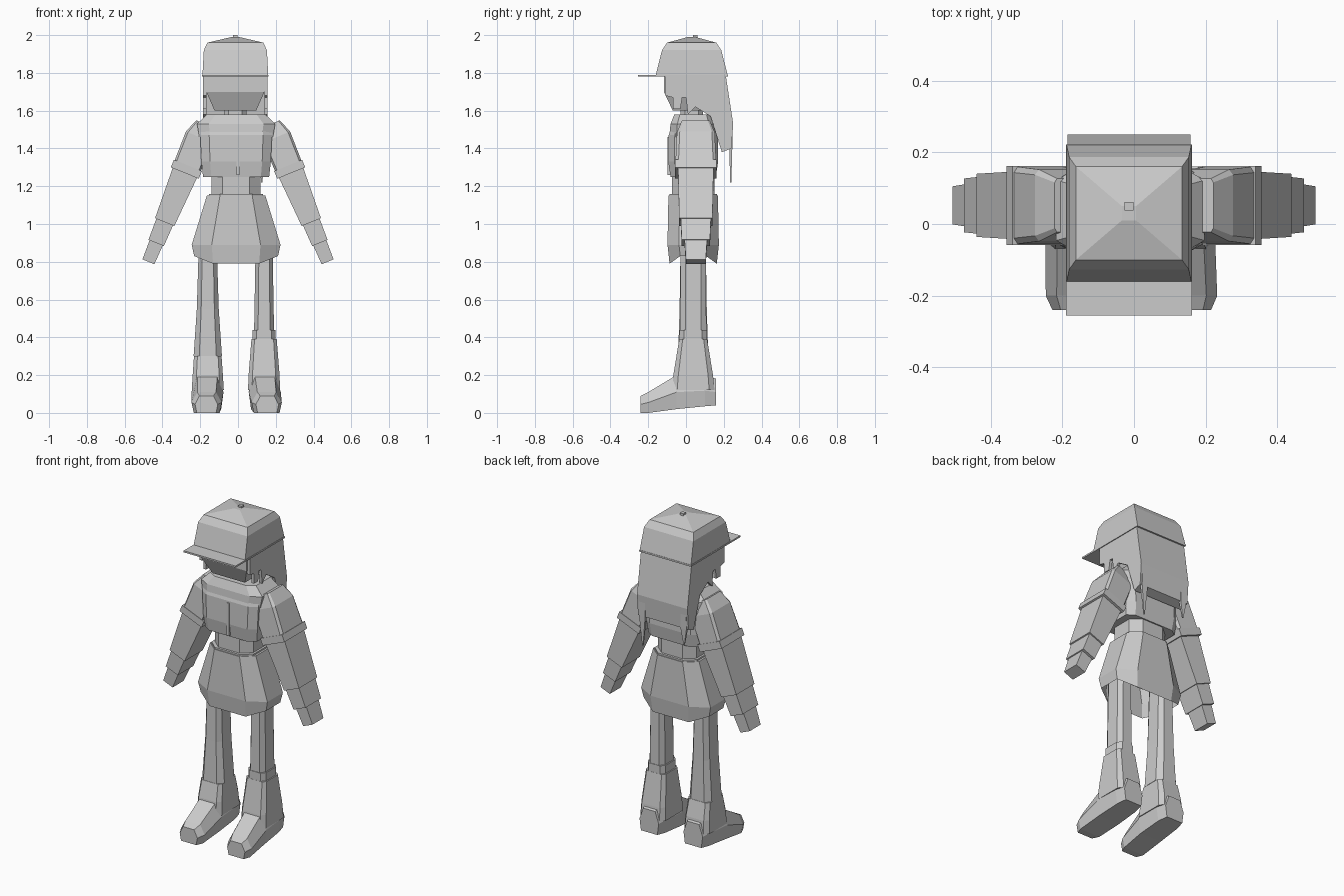
import bpy, bmesh
from math import hypot

default_cube = bpy.data.objects.get("Cube")
if default_cube:
    bpy.data.objects.remove(default_cube)

grey = bpy.data.materials.new("plain_grey")
grey.use_nodes = True
grey.diffuse_color = (0.6, 0.6, 0.6, 1)
grey.node_tree.nodes["Principled BSDF"].inputs["Base Color"].default_value = grey.diffuse_color

# Shared heights and centre lines
CAP_RIM = 1.79
SHOULDER = 1.53
CUFF = 1.02
SKIRT_HEM = 0.83
HEAD_X = -0.014
BODY = (-0.01, 0.038)
HEAD = (HEAD_X, 0.03)


def skin(name, rings, open_bottom=False):
    """Join a row of point rings with faces and close the ends."""
    bm = bmesh.new()
    loops = [[bm.verts.new(point) for point in ring] for ring in rings]
    for lower, upper in zip(loops, loops[1:]):
        for i in range(len(lower)):
            bm.faces.new((lower[i - 1], lower[i], upper[i], upper[i - 1]))
    bm.faces.new(loops[-1])
    if not open_bottom:
        bm.faces.new(loops[0])
    bmesh.ops.recalc_face_normals(bm, faces=bm.faces)
    mesh = bpy.data.meshes.new(name)
    bm.to_mesh(mesh)
    bm.free()
    mesh.materials.append(grey)
    part = bpy.data.objects.new(name, mesh)
    bpy.context.collection.objects.link(part)
    return part


def outline(cut):
    """Unit square, or an octagon when its corners are cut."""
    corners = [(-1, -1), (1, -1), (1, 1), (-1, 1)]
    if not cut:
        return corners
    keep = 1 - cut
    points = []
    for u, v in corners:
        pair = [(u, v * keep), (u * keep, v)]
        points += pair if u * v > 0 else reversed(pair)
    return points


def loft(name, centre, levels, cut=0, lean=0, open_bottom=False):
    """Stack sections of (height, half width, half depth) on a centre line that may lean."""
    length = hypot(1, lean)
    rings = []
    for height, width, depth in levels:
        middle = centre[0] + lean * (SHOULDER - height)
        rings.append([(middle + u * width / length,
                       centre[1] + v * depth,
                       height + u * width * lean / length) for u, v in outline(cut)])
    return skin(name, rings, open_bottom)


def block(name, centre, bottom, top, width, depth, cut=0, lean=0):
    """Straight piece with one section for its whole height."""
    return loft(name, centre, [(z, width, depth) for z in (bottom, top)], cut, lean)


def slab(name, profile, middle, thickness):
    """Side profile of (y, z) points extruded across x."""
    ends = (middle - thickness / 2, middle + thickness / 2)
    return skin(name, [[(x, y, z) for y, z in profile] for x in ends])


# Cap
loft("cap_crown", HEAD, [(CAP_RIM, .174, .19), (1.92, .167, .157),
                         (1.96, .148, .13), (1.99, .02, .02)])
block("cap_button", (HEAD_X, .05), 1.98, 2, .012, .012)
block("cap_band", HEAD, CAP_RIM - .01, CAP_RIM, .176, .192)
block("cap_brim", (HEAD_X, -.1), CAP_RIM - .01, CAP_RIM, .176, .155)

# Head and neck
loft("head", HEAD, [(1.6, .11, .1), (1.7, .154, .147), (CAP_RIM, .154, .147)])
block("neck", HEAD, SHOULDER, 1.62, .06, .06, cut=.4)

# Hair: jagged side panels, back slab and loose strands
locks = [(-.11, 1.68), (-.07, 1.67), (-.07, 1.61), (-.03, 1.61), (-.02, 1.67), (0, 1.67)]
nape = [(.01, 1.58), (.05, 1.62), (.13, 1.57), (.19, 1.38)]
back_edge = [(.24, 1.4), (.25, SHOULDER), (.21, CAP_RIM)]
side_hair = [(-.11, CAP_RIM)] + locks + nape + back_edge
for side, label in ((1, "left"), (-1, "right")):
    slab(label + "_side_hair", side_hair, HEAD_X + side * .162, .018)
    loft(label + "_hair_strand", (HEAD_X + side * .14, .237),
         [(1.26 - side * .04, .003, .003), (1.4, .02, .008), (1.5, .02, .01)])
slab("back_hair", [(.15, CAP_RIM), (.19, 1.38)] + back_edge, HEAD_X, .32)

# Collar, cropped jacket and waist
loft("collar", BODY, [(1.46, .195, .127), (SHOULDER, .207, .12), (1.58, .155, .1)], cut=.3)
loft("jacket", BODY, [(1.25, .175, .12), (1.33, .184, .132),
                      (1.47, .19, .13), (SHOULDER, .185, .11)], cut=.25)
block("jacket_zip", (0, -.09), 1.26, 1.46, .008, .008)
block("torso", BODY, 1.1, 1.28, .13, .112, cut=.45)
block("waistband", BODY, 1.13, 1.16, .143, .126, cut=.4)

# Flared skirt, open underneath, with longer front and back panels
skirt = loft("skirt", BODY, [(SKIRT_HEM, .222, .125), (.89, .235, .136), (1.15, .155, .131)],
             cut=.45, open_bottom=True)
for vertex in skirt.data.vertices:
    if vertex.co.z < SKIRT_HEM + .01 and abs(vertex.co.x) < .16:
        vertex.co.z -= .04
block("hips", BODY, .95, 1.1, .14, .09, cut=.35)

# Arms: the same leaning pieces on both sides
for side, label in ((1, "left"), (-1, "right")):
    arm = {"centre": (side * .175, .052), "lean": side * .41}
    loft(label + "_upper_sleeve", levels=[(SHOULDER, .05, .075), (1.46, .078, .1),
                                          (1.3, .075, .108)], cut=.15, **arm)
    block(label + "_sleeve_band", bottom=1.27, top=1.31, width=.08, depth=.11, **arm)
    loft(label + "_lower_sleeve", levels=[(1.28, .07, .094), (CUFF - .01, .055, .088)], **arm)
    loft(label + "_cuff", levels=[(CUFF, .048, .08), (.9, .044, .075)], **arm)
    loft(label + "_hand", levels=[(.91, .038, .06), (.8, .034, .053)], **arm)


def foot(label, middle, splay):
    """Shoe body lofted from heel to toe as (y, half width, sole height, top height)."""
    sections = [(.16, .065, .04, .18), (.1, .08, .035, .2), (-.05, .085, .02, .2),
                (-.2, .08, 0, .11), (-.24, .06, 0, .09)]
    rings = []
    for y, width, sole, top in sections:
        x = middle + splay * min(y, 0)
        waist = (sole + top) / 2
        half = [(.85, sole), (1, waist), (.62, top)]
        rings.append([(x + width * u, y, z) for u, z in half]
                     + [(x - width * u, y, z) for u, z in reversed(half)])
    skin(label + "_foot", rings)


# Right leg: long stocking widening into the shoe
right = (-.16, .038)
loft("right_stocking", right, [(.3, .075, .08), (.55, .058, .072), (1, .044, .065)], cut=.4)
loft("right_shoe_upper", right, [(.12, .085, .113), (.2, .08, .105), (.3, .073, .082)], cut=.25)
foot("right", right[0], .03)

# Left leg: bare leg, sock band and boot
left = (.138, .038)
loft("left_leg", left, [(.42, .053, .07), (1, .043, .065)], cut=.4)
block("left_sock", left, .38, .44, .06, .073, cut=.35)
loft("left_boot_upper", left, [(.12, .085, .113), (.2, .082, .105), (.39, .067, .074)], cut=.25)
foot("left", left[0], -.07)
